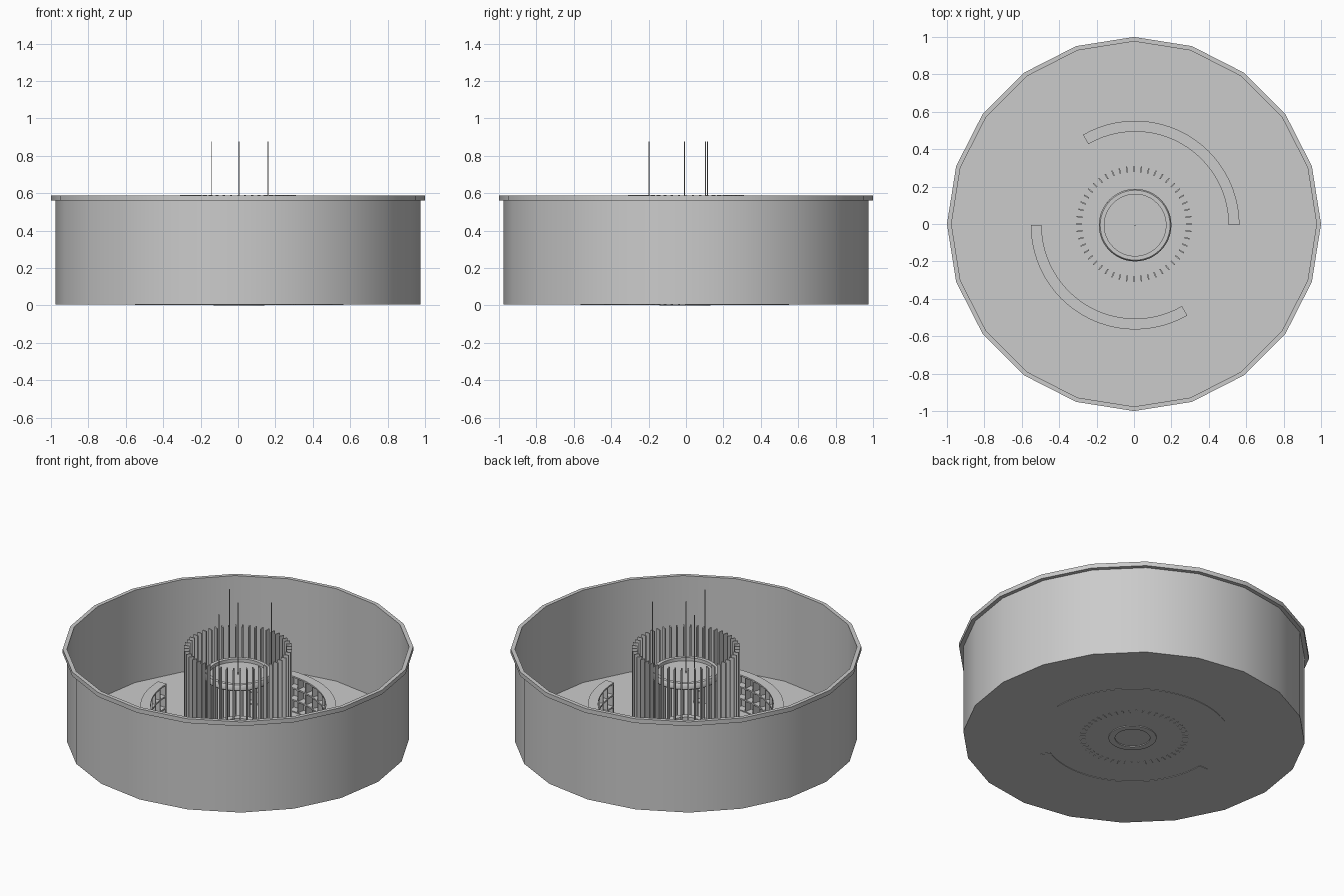
import bpy, bmesh
from math import cos, sin, radians, pi
from mathutils import Matrix, Vector

if "Cube" in bpy.data.objects:
    bpy.data.objects.remove(bpy.data.objects["Cube"])

CX, CY = 0.006, -0.006  # centre of the inner fittings


def finish(name, bm, smooth=True):
    bmesh.ops.recalc_face_normals(bm, faces=bm.faces)
    me = bpy.data.meshes.new(name)
    bm.to_mesh(me)
    bm.free()
    ob = bpy.data.objects.new(name, me)
    bpy.context.collection.objects.link(ob)
    if smooth:
        bpy.ops.object.select_all(action='DESELECT')
        ob.select_set(True)
        bpy.context.view_layer.objects.active = ob
        bpy.ops.object.shade_smooth_by_angle(angle=radians(35))
    return ob


def sweep(bm, profile, a0, a1, n, cx=0, cy=0, closed=True):
    """Sweep an (r, z) profile about a vertical axis, with capped ends on partial arcs."""
    full = abs(a1 - a0) >= 360
    rings = []
    for i in range(n if full else n + 1):
        a = radians(a0 + (a1 - a0) * i / n)
        rings.append([bm.verts.new((cx + r * cos(a), cy + r * sin(a), z)) for r, z in profile])
    m = len(profile)
    for i in range(n):
        p, q = rings[i], rings[(i + 1) % len(rings)]
        for j in range(m if closed else m - 1):
            k = (j + 1) % m
            bm.faces.new((p[j], q[j], q[k], p[k]))
    if not full:
        bm.faces.new(rings[0])
        bm.faces.new(rings[-1])
    return rings


def rect(r0, r1, z0, z1):
    return [(r0, z0), (r1, z0), (r1, z1), (r0, z1)]


def radial_box(bm, angle, r0, r1, z0, z1, t, cx=0, cy=0):
    a = radians(angle)
    mat = (Matrix.Translation((cx, cy, 0)) @ Matrix.Rotation(a, 4, 'Z')
           @ Matrix.Translation(((r0 + r1) / 2, 0, (z0 + z1) / 2))
           @ Matrix.Diagonal((r1 - r0, t, z1 - z0, 1)))
    bmesh.ops.create_cube(bm, size=1, matrix=mat)


def cylinder(bm, x, y, r, z0, z1, n):
    bmesh.ops.create_cone(bm, cap_ends=True, segments=n, radius1=r, radius2=r, depth=z1 - z0,
                          matrix=Matrix.Translation((x, y, (z0 + z1) / 2)))


# Twenty-sided thin wall with a floor
bm = bmesh.new()
rings = sweep(bm, [(0.976, 0.005), (0.976, 0.585)], 0, 360, 20, closed=False)
bm.faces.new([r[0] for r in rings])
finish("room_shell", bm)

# Rim around the top of the wall
bm = bmesh.new()
sweep(bm, rect(0.976, 1.0, 0.56, 0.587), 0, 360, 20)
finish("top_rim", bm)

# Ring of upright radial slats
bm = bmesh.new()
for i in range(48):
    radial_box(bm, i * 7.5, 0.278, 0.309, 0.002, 0.59, 0.007)
finish("slat_ring", bm, False)

# Two curved shelf units opening towards the middle
for name, start in (("shelf_unit_back", 0), ("shelf_unit_front", 180)):
    bm = bmesh.new()
    end, top = start + 120, 0.23
    sweep(bm, rect(0.548, 0.558, 0.002, top), start, end, 24, CX, CY)
    for k in range(4):
        z = 0.002 + k * (top - 0.01) / 3
        sweep(bm, rect(0.5, 0.55, z, z + 0.009), start, end, 24, CX, CY)
    for k in range(17):
        radial_box(bm, start + 0.4 + k * 119.2 / 16, 0.501, 0.55, 0.003, top - 0.001, 0.007, CX, CY)
    finish(name, bm)

# Round table on the floor
bm = bmesh.new()
sweep(bm, rect(0.1, 0.137, 0.0, 0.1), 0, 360, 40, CX, CY)
finish("round_table", bm)

# Hanging round lamp: hoop and inset disc
bm = bmesh.new()
sweep(bm, [(0.165, 0.405), (0.187, 0.405), (0.194, 0.412), (0.194, 0.435),
           (0.187, 0.445), (0.165, 0.445)], 0, 360, 48, CX, CY)
finish("lamp_hoop", bm)
bm = bmesh.new()
cylinder(bm, CX, CY, 0.166, 0.41, 0.425, 48)
finish("lamp_disc", bm)

# Suspension wires
bm = bmesh.new()
for x, y in ((0.16, 0.105), (-0.14, 0.115), (0.006, -0.198), (0.005, -0.008)):
    cylinder(bm, x, y, 0.0025, 0.42, 0.875, 6)
finish("lamp_wires", bm)
